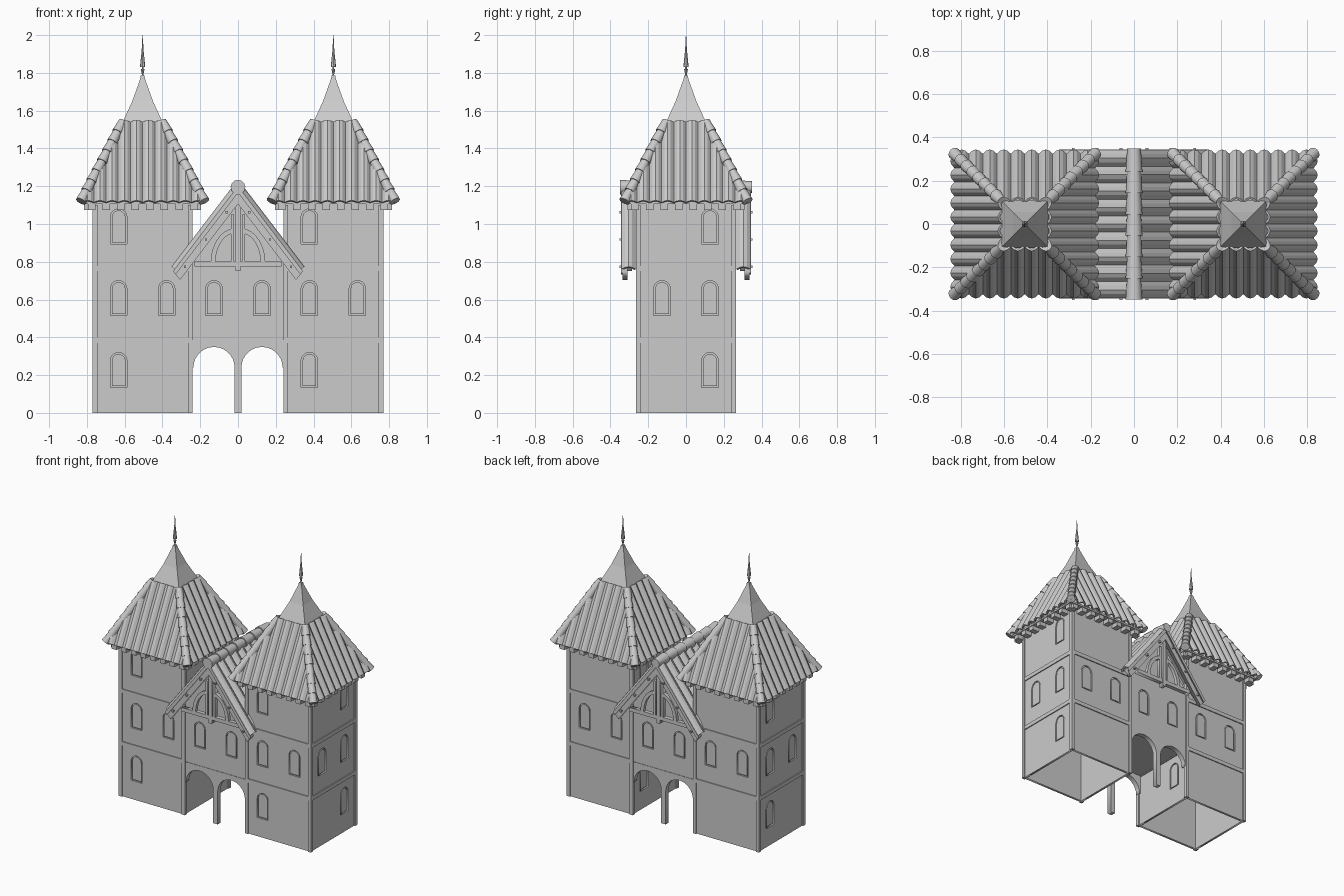
import bpy, bmesh, math
from mathutils import Matrix, Vector

cube = bpy.data.objects.get("Cube")
if cube:
    bpy.data.objects.remove(cube)

STONE = (0.6, 0.6, 0.6, 1)
stone = bpy.data.materials.new("plain_grey")
stone.use_nodes = True
stone.diffuse_color = STONE
for node in stone.node_tree.nodes:
    if node.type == 'BSDF_PRINCIPLED':
        node.inputs["Base Color"].default_value = STONE

TOWER_X, TOWER = 0.505, 0.265     # tower centre and half width
EAVE, EAVE_Z = 0.325, 1.115       # half width and height of the eaves
CAP, CAP_Z = 0.105, 1.54          # half width and height where the cap starts
PITCH = 1.31                      # slope of the gable roof


def add_object(name, mesh):
    mesh.materials.clear()
    mesh.materials.append(stone)
    ob = bpy.data.objects.new(name, mesh)
    bpy.context.collection.objects.link(ob)
    return ob


def from_bmesh(name, bm, matrix=Matrix()):
    bm.transform(matrix)
    mesh = bpy.data.meshes.new(name)
    bm.to_mesh(mesh)
    bm.free()
    return add_object(name, mesh)


def turn(quarters, x=0):
    return Matrix.Translation((x, 0, 0)) @ Matrix.Rotation(quarters * math.pi / 2, 4, 'Z')


def add_box(bm, lo, hi):
    lo, hi = Vector(lo), Vector(hi)
    m = Matrix.Translation((lo + hi) / 2) @ Matrix.Diagonal((*(hi - lo), 1))
    bmesh.ops.create_cube(bm, size=1, matrix=m)


def panel(name, loops, thick, depth, quarters=0, x=0):
    """Flat upright plate with holes; its outer face lies at the given depth."""
    cu = bpy.data.curves.new(name, 'CURVE')
    cu.dimensions, cu.fill_mode, cu.extrude = '2D', 'BOTH', thick / 2
    for pts in loops:
        sp = cu.splines.new('POLY')
        sp.points.add(len(pts) - 1)
        for p, (px, pz) in zip(sp.points, pts):
            p.co = (px, pz, 0, 1)
        sp.use_cyclic_u = True
    tmp = bpy.data.objects.new(name, cu)
    bpy.context.collection.objects.link(tmp)
    mesh = bpy.data.meshes.new_from_object(tmp.evaluated_get(bpy.context.evaluated_depsgraph_get()))
    bpy.data.objects.remove(tmp)
    mesh.transform(turn(quarters, x) @ Matrix.Translation((0, thick / 2 - depth, 0))
                   @ Matrix.Rotation(math.pi / 2, 4, 'X'))
    mesh.name = name
    return add_object(name, mesh)


def arc(cx, cz, rx, rz, a0, a1, n=10):
    angles = [math.radians(a0 + (a1 - a0) * i / n) for i in range(n + 1)]
    return [(cx + rx * math.cos(a), cz + rz * math.sin(a)) for a in angles]


def rect(x0, z0, x1, z1):
    return [(x0, z0), (x1, z0), (x1, z1), (x0, z1)]


def window_loop(x, z, r, height=0.185):
    trim = 0.044 - r
    return [(x - r, z + trim), (x + r, z + trim)] + arc(x, z + height - 0.044, r, r, 0, 180)


def wall(name, outline, windows, depth, quarters=0, x=0):
    """Wall with arched openings, each closed by a recessed shutter."""
    panel(name, [outline] + [window_loop(wx, wz, 0.044) for wx, wz in windows],
          0.016, depth, quarters, x)
    for wx, wz in windows:
        panel("window_recess", [window_loop(wx, wz, 0.044)], 0.006, depth - 0.01, quarters, x)
        panel("window_shutter", [window_loop(wx, wz, 0.036)], 0.012, depth - 0.002, quarters, x)


def corrugated(name, half, waves, start, end, origin, u, v, matrix):
    """Rippled sheet; start and end give its extent along v at each u."""
    u, v = Vector(u).normalized(), Vector(v).normalized()
    n = u.cross(v)
    bm, last = bmesh.new(), None
    steps = waves * 4
    for i in range(steps + 1):
        a = half * (2 * i / steps - 1)
        base = Vector(origin) + u * a + n * 0.022 * abs(math.sin(math.pi * i / 4))
        pair = [bm.verts.new(base + v * start(a)), bm.verts.new(base + v * end(a))]
        if last:
            bm.faces.new((last[0], pair[0], pair[1], last[1]))
        last = pair
    ob = from_bmesh(name, bm, matrix)
    mod = ob.modifiers.new("thickness", 'SOLIDIFY')
    mod.thickness, mod.offset = 0.01, -1
    return ob


def tile_row(name, p0, p1, count, r, matrix=Matrix()):
    """Overlapping tapered tiles from p0 to p1."""
    p0, p1 = Vector(p0), Vector(p1)
    step = (p1 - p0) / count
    rot = step.to_track_quat('Z', 'Y').to_matrix().to_4x4()
    bm = bmesh.new()
    for i in range(count):
        m = Matrix.Translation(p0 + step * (i + 0.5)) @ rot
        bmesh.ops.create_cone(bm, cap_ends=True, segments=12, radius1=r, radius2=r * 0.8,
                              depth=step.length * 1.1, matrix=m)
    ob = from_bmesh(name, bm, matrix)
    bpy.ops.object.select_all(action='DESELECT')
    ob.select_set(True)
    bpy.context.view_layer.objects.active = ob
    bpy.ops.object.shade_smooth_by_angle(angle=math.radians(35))


# Towers
LOW, MID, TOP, WX = 0.135, 0.515, 0.895, 0.127
for x in (-TOWER_X, TOWER_X):
    inner = 1 if x < 0 else 3
    for q in range(4):
        # walls and windows, none above or below on the back
        side = WX if q == 1 else -WX
        wins = [] if q == 2 else [(side, LOW), (side, TOP)]
        if q != inner:
            wins += [(-WX, MID), (WX, MID)]
        wall("tower_wall", rect(-0.255, 0, 0.255, 1.11), wins, 0.257, q, x)

        # timber frame and rafter ends
        bm = bmesh.new()
        add_box(bm, (-TOWER, -TOWER, 0), (-0.24, -0.24, 1.1))
        for z in (0.37, 0.75):
            add_box(bm, (-0.245, -0.264, z), (0.245, -0.25, z + 0.028))
        for i in range(8):
            bx = -0.27 + i * 0.54 / 7
            add_box(bm, (bx - 0.02, -0.31, 1.075), (bx + 0.02, -0.25, 1.108))
        from_bmesh("tower_frame", bm, turn(q, x))

        # roof slope and hip
        run, rise = EAVE - CAP, CAP_Z - EAVE_Z
        length = math.hypot(run, rise)
        corrugated("tower_roof", EAVE - 0.002, 10, lambda a: 0,
                   lambda a: length * min(1, (EAVE - abs(a)) / run),
                   (0, -EAVE, EAVE_Z), (1, 0, 0), (0, run, rise), turn(q, x))
        tile_row("hip_tiles", (-EAVE, -EAVE, EAVE_Z + 0.008), (-CAP, -CAP, CAP_Z), 8, 0.029, turn(q, x))

    # soffit, pointed cap and finial
    bm = bmesh.new()
    add_box(bm, (-0.315, -0.315, 1.105), (0.315, 0.315, 1.118))
    from_bmesh("eave_soffit", bm, turn(0, x))
    bm = bmesh.new()
    spin = Matrix.Rotation(math.pi / 4, 4, 'Z')
    for r1, r2, z0, z1 in ((0.112, 0.055, 1.525, 1.65), (0.055, 0.012, 1.65, 1.77),
                           (0.014, 0.01, 1.76, 1.785)):
        bmesh.ops.create_cone(bm, cap_ends=True, segments=4, radius1=r1 * 2 ** 0.5, radius2=r2 * 2 ** 0.5,
                              depth=z1 - z0, matrix=Matrix.Translation((0, 0, (z0 + z1) / 2)) @ spin)
    from_bmesh("roof_cap", bm, turn(0, x))
    bm = bmesh.new()
    for r1, r2, z0, z1 in ((0.004, 0.004, 1.78, 1.84), (0.005, 0.01, 1.795, 1.82),
                           (0.014, 0.005, 1.832, 1.92), (0.005, 0.001, 1.92, 2.0)):
        bmesh.ops.create_cone(bm, cap_ends=True, segments=8, radius1=r1, radius2=r2, depth=z1 - z0,
                              matrix=Matrix.Translation((0, 0, (z0 + z1) / 2)))
    from_bmesh("finial", bm, turn(0, x))

# Gatehouse front and back
for q in (0, 2):
    wall("gate_wall", [(-0.245, 0.38), (0.245, 0.38), (0.245, 0.83), (0, 1.14), (-0.245, 0.83)],
         [(-WX, MID), (WX, MID)], 0.255, q)
    arches = (arc(-WX, 0.24, 0.109, 0.109, 180, 0, 14) + [(-0.018, 0), (0.018, 0)]
              + arc(WX, 0.24, 0.109, 0.109, 180, 0, 14))
    panel("gate_arches", [arches + [(0.245, 0.24), (0.245, 0.385), (-0.245, 0.385), (-0.245, 0.24)]],
          0.035, 0.258, q)

    # bargeboards with a raised edge
    for name, top, low, thick, depth in (("bargeboard", 1.2, 1.106, 0.025, 0.335),
                                         ("bargeboard_edge", 1.2, 1.165, 0.015, 0.345)):
        xo = 0.344
        xi = xo - (top - low) * 0.394
        right = [(xo, top - PITCH * xo), (xi, low - PITCH * xi)]
        left = [(-px, pz) for px, pz in reversed(right)]
        panel(name, [[(0, top)] + right + [(0, low)] + left], thick, depth, q)

    # open truss with curved braces, and pegs on the boards
    panel("tie_beam", [rect(-0.23, 0.775, 0.23, 0.802)], 0.03, 0.315, q)
    panel("king_post", [rect(-0.014, 0.75, 0.014, 1.12)], 0.035, 0.32, q)
    for s in (-1, 1):
        brace = arc(0.02, 0.79, 0.125, 0.185, 0, 85) + arc(0.02, 0.79, 0.1, 0.16, 85, 0)
        panel("curved_brace", [[(s * px, pz) for px, pz in brace]], 0.025, 0.315, q)
        panel("side_post", [rect(s * 0.03 - 0.008, 0.8, s * 0.03 + 0.008, 1.05)], 0.025, 0.315, q)
    bm = bmesh.new()
    for s in (-1, 1):
        for px in (0.06, 0.17, 0.28):
            add_box(bm, (s * px - 0.006, -0.352, 1.135 - PITCH * px), (s * px + 0.006, -0.33, 1.147 - PITCH * px))
    from_bmesh("board_pegs", bm, turn(q))

# Passage ceiling
bm = bmesh.new()
add_box(bm, (-0.25, -0.25, 0.375), (0.25, 0.25, 0.39))
from_bmesh("passage_ceiling", bm)

# Gable roof, stopped at the tower walls
slant = math.hypot(1, PITCH)
for q in (1, 3):
    corrugated("gable_roof", 0.342, 9,
               lambda a: (0.085 if abs(a) < 0.265 else 0) * slant, lambda a: 0.335 * slant,
               (0, -0.335, 1.2 - PITCH * 0.335), (1, 0, 0), (0, 1, PITCH), turn(q))
tile_row("ridge_tiles", (0, -0.345, 1.195), (0, 0.345, 1.195), 7, 0.039)
